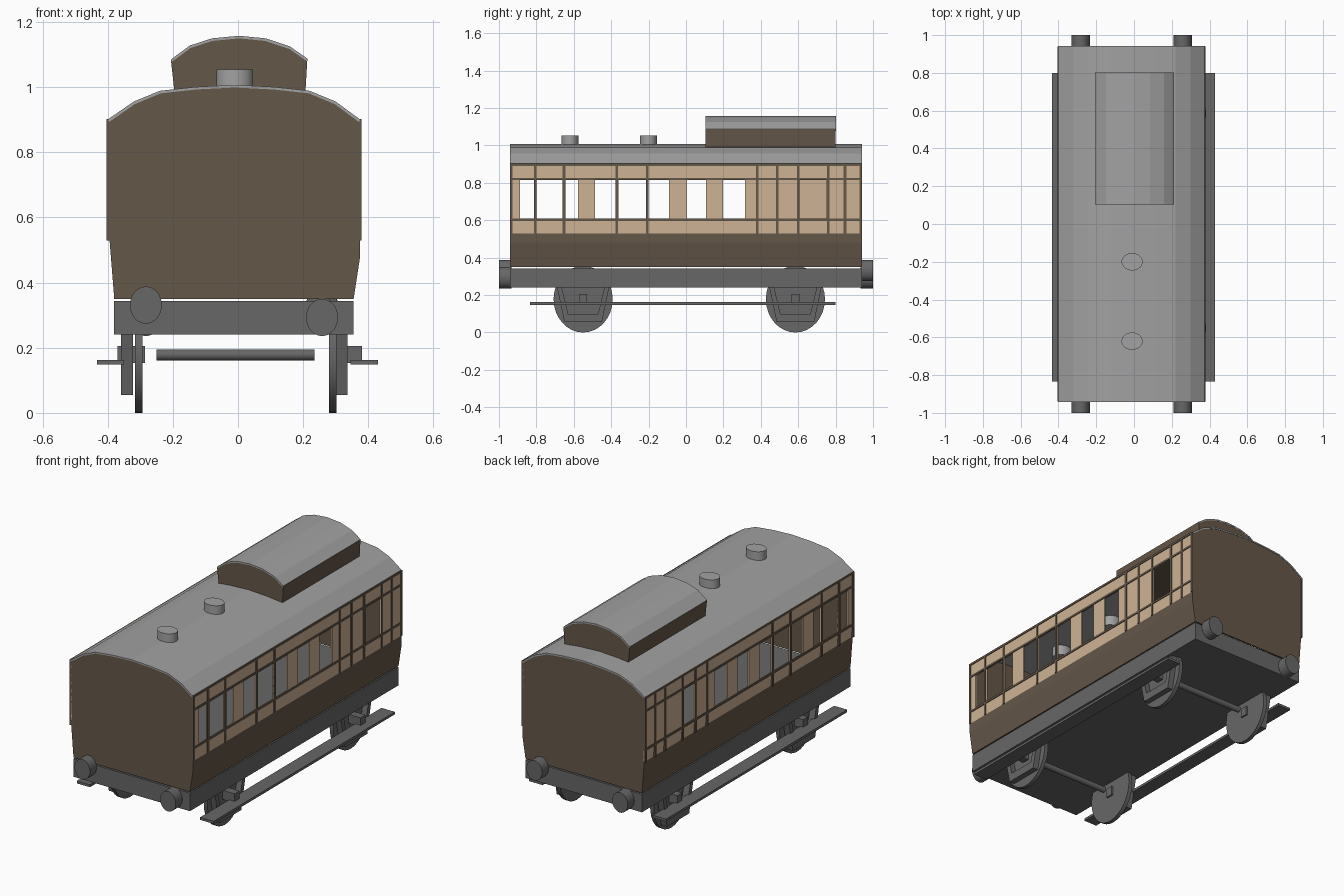
import bpy, bmesh, math
from mathutils import Vector

cube = bpy.data.objects.get("Cube")
if cube:
    bpy.data.objects.remove(cube, do_unlink=True)


def material(name, r, g, b):
    m = bpy.data.materials.new(name)
    m.use_nodes = True
    m.diffuse_color = (r, g, b, 1)
    m.node_tree.nodes["Principled BSDF"].inputs["Base Color"].default_value = (r, g, b, 1)
    return m


BROWN = material("dark_brown", 0.13, 0.095, 0.066)
TAN = material("tan", 0.62, 0.45, 0.30)
LIGHT = material("light_grey", 0.36, 0.36, 0.36)
GREY = material("dark_grey", 0.135, 0.135, 0.135)


def finish(name, bm, *mats):
    bmesh.ops.recalc_face_normals(bm, faces=bm.faces)
    me = bpy.data.meshes.new(name)
    bm.to_mesh(me)
    bm.free()
    ob = bpy.data.objects.new(name, me)
    bpy.context.scene.collection.objects.link(ob)
    for m in mats:
        me.materials.append(m)
    return ob


def add_box(bm, x, y, z):
    made = bmesh.ops.create_cube(bm, size=1)["verts"]
    for v in made:
        v.co = Vector(((x[0] + x[1]) / 2 + v.co.x * (x[1] - x[0]),
                       (y[0] + y[1]) / 2 + v.co.y * (y[1] - y[0]),
                       (z[0] + z[1]) / 2 + v.co.z * (z[1] - z[0])))


def box(name, x, y, z, mat):
    bm = bmesh.new()
    add_box(bm, x, y, z)
    return finish(name, bm, mat)


def prism(name, outline, y0, y1, mat):
    """Closed x-z outline extruded along y."""
    bm = bmesh.new()
    face = bm.faces.new([bm.verts.new((x, y0, z)) for x, z in outline])
    ext = bmesh.ops.extrude_face_region(bm, geom=[face])["geom"]
    bmesh.ops.translate(bm, vec=(0, y1 - y0, 0),
                        verts=[g for g in ext if isinstance(g, bmesh.types.BMVert)])
    return finish(name, bm, mat)


def disc(name, centre, r, rz, depth, axis, mat, sides=32):
    """Cylinder along an axis; rz stretches it in height."""
    bm = bmesh.new()
    bmesh.ops.create_cone(bm, cap_ends=True, segments=sides, radius1=r, radius2=r, depth=depth)
    for v in bm.verts:
        a, b, c = v.co
        off = {"x": (c, a, b * rz / r), "y": (a, c, b * rz / r), "z": (a, b * rz / r, c)}[axis]
        v.co = Vector(centre) + Vector(off)
    ob = finish(name, bm, mat)
    ob.data.shade_smooth()
    bpy.context.view_layer.objects.active = ob
    ob.select_set(True)
    bpy.ops.object.shade_smooth_by_angle(angle=math.radians(35))
    ob.select_set(False)
    return ob


END = 0.94
THICK = 0.008
ROOF = [(-0.40, 0.90), (-0.32, 0.955), (-0.24, 0.988), (-0.13, 1.0), (-0.01, 1.006),
        (0.11, 1.0), (0.22, 0.988), (0.30, 0.955), (0.375, 0.90)]
SIDES = {"left": [(0.355, 0.35), (0.375, 0.48), (0.375, 0.90)],
         "right": [(-0.38, 0.35), (-0.40, 0.60), (-0.40, 0.90)]}

# End walls
outline = SIDES["right"][:2] + ROOF + SIDES["left"][1::-1]
for name, y in (("front_end_wall", -END), ("back_end_wall", END - THICK)):
    prism(name, outline, y, y + THICK, BROWN)


# Roof shells: curved strip with a lower edge returning just inside
def shell(name, curve, y0, y1):
    inner = [(x * 0.99, z - THICK) for x, z in reversed(curve)]
    return prism(name, curve + inner, y0, y1, LIGHT)


shell("roof", [(x, z + 0.001) for x, z in ROOF], -END - 0.002, END + 0.002)

# Side walls with open windows
WINDOWS = [(-0.888, -0.813), (-0.80, -0.66), (-0.645, -0.577), (-0.487, -0.378),
           (-0.362, -0.215), (-0.20, -0.09), (0.005, 0.107), (0.198, 0.315)]
EXTRA = {"left": (0.608, 0.752), "right": (0.495, 0.592)}
SILL, HEAD, WAIST = 0.605, 0.815, 0.53
POSTS = (-0.807, -0.652, -0.37, -0.208, 0.38, 0.487, 0.60, 0.76, 0.85)


def side_x(profile, z):
    for (xa, za), (xb, zb) in zip(profile, profile[1:]):
        if z <= zb:
            return xa + (xb - xa) * (z - za) / (zb - za)
    return profile[-1][0]


for side, profile in SIDES.items():
    sign = 1 if side == "left" else -1
    openings = WINDOWS + [EXTRA[side]]
    ys = sorted({-END, END} | {y for w in openings for y in w})
    zs = sorted({WAIST, SILL, HEAD} | {z for _, z in profile})
    bm = bmesh.new()
    grid = {(y, z): bm.verts.new((side_x(profile, z), y, z)) for y in ys for z in zs}
    for ya, yb in zip(ys, ys[1:]):
        for za, zb in zip(zs, zs[1:]):
            if SILL <= za and zb <= HEAD and (ya, yb) in openings:
                continue
            f = bm.faces.new([grid[ya, za], grid[yb, za], grid[yb, zb], grid[ya, zb]])
            f.material_index = 1 if za >= WAIST else 0
    wall = finish(side + "_side_wall", bm, BROWN, TAN)
    # Make the sheet face outwards, then thicken it inwards
    if wall.data.polygons[0].normal.x * sign < 0:
        wall.data.flip_normals()
    mod = wall.modifiers.new("thickness", "SOLIDIFY")
    mod.thickness = THICK
    mod.offset = -1

    # Raised beading over the tan panels
    bm = bmesh.new()
    out = profile[-1][0]
    xr = sorted((out - sign * 0.005, out + sign * 0.004))
    for y in POSTS + (-END + 0.006, END - 0.006):
        add_box(bm, xr, (y - 0.007, y + 0.007), (WAIST, 0.90))
    for z in (SILL - 0.002, HEAD + 0.006, 0.897):
        add_box(bm, xr, (-END, END), (z - 0.006, z + 0.006))
    finish(side + "_beading", bm, BROWN)

# Raised lookout on the roof
CURVE = [(-0.206, 1.085), (-0.148, 1.128), (-0.08, 1.15), (0.003, 1.158),
         (0.085, 1.15), (0.16, 1.125), (0.213, 1.088)]
prism("lookout_walls", [(-0.195, 0.985)] + [(x, z - 0.002) for x, z in CURVE] + [(0.207, 0.985)],
      0.105, 0.80, BROWN)
shell("lookout_roof", CURVE, 0.104, 0.801)

# Roof vents
for name, y in (("front_vent", -0.62), ("rear_vent", -0.20)):
    disc(name, (-0.01, y, 0.997), 0.056, 0.046, 0.115, "z", LIGHT)

# Underframe and buffers
box("underframe", (-0.38, 0.355), (-END, END), (0.24, 0.343), GREY)
for end, sy in (("front", -1), ("back", 1)):
    for side, x, s in (("left", 0.258, 1), ("right", -0.283, -1)):
        z = 0.312 + 0.019 * s * sy
        disc(f"{end}_{side}_buffer", (x, sy * 0.967, z), 0.049, 0.057, 0.066, "y", GREY)


# Running gear
def guard(name, x0, x1, y):
    """Open trapezoid frame that holds the axle box."""
    outer = [(-0.14, 0.245), (-0.10, 0.055), (0.10, 0.055), (0.14, 0.245)]
    inner = [(0.115, 0.245), (0.08, 0.10), (-0.08, 0.10), (-0.115, 0.245)]
    bm = bmesh.new()
    face = bm.faces.new([bm.verts.new((x0, y + a, z)) for a, z in outer + inner])
    ext = bmesh.ops.extrude_face_region(bm, geom=[face])["geom"]
    bmesh.ops.translate(bm, vec=(x1 - x0, 0, 0),
                        verts=[g for g in ext if isinstance(g, bmesh.types.BMVert)])
    finish(name, bm, GREY)


for end, y in (("front", -0.55), ("back", 0.585)):
    disc(end + "_axle", (-0.008, y, 0.178), 0.017, 0.017, 0.485, "x", GREY, 16)
    for side, wheel_x, g, b in (("left", 0.291, (0.303, 0.336), (0.30, 0.38)),
                                ("right", -0.305, (-0.36, -0.322), (-0.37, -0.285))):
        disc(f"{end}_{side}_wheel", (wheel_x, y, 0.178), 0.158, 0.178, 0.023, "x", GREY)
        guard(f"{end}_{side}_axle_guard", g[0], g[1], y)
        box(f"{end}_{side}_axle_box", b, (y - 0.022, y + 0.022), (0.153, 0.205), GREY)

# Footboards
box("left_footboard", (0.345, 0.43), (-0.835, 0.80), (0.148, 0.162), GREY)
box("right_footboard", (-0.433, -0.35), (-0.835, 0.80), (0.148, 0.162), GREY)
